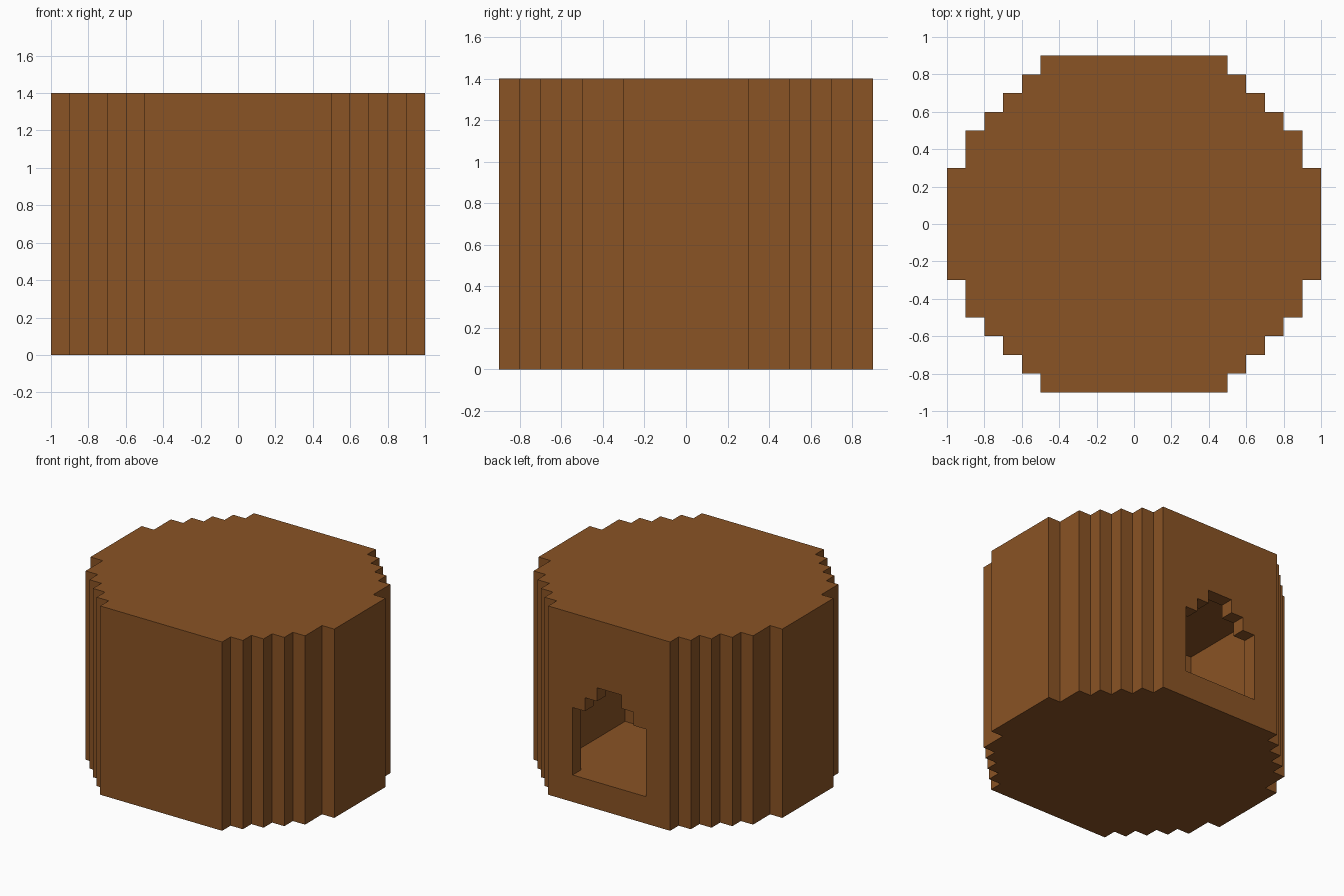
import bpy
import bmesh
from mathutils import Vector

if "Cube" in bpy.data.objects:
    bpy.data.objects.remove(bpy.data.objects["Cube"])

wood = bpy.data.materials.new("brown wood")
wood.diffuse_color = (0.254, 0.087, 0.018, 1.0)
wood.use_nodes = True
wood.node_tree.nodes["Principled BSDF"].inputs["Base Color"].default_value = wood.diffuse_color


def prism(name, points, direction):
    """Closed solid: a flat profile swept along a direction."""
    bm = bmesh.new()
    face = bm.faces.new([bm.verts.new(p) for p in points])
    sweep = bmesh.ops.extrude_face_region(bm, geom=[face])
    moved = [v for v in sweep["geom"] if isinstance(v, bmesh.types.BMVert)]
    bmesh.ops.translate(bm, verts=moved, vec=Vector(direction))
    bmesh.ops.recalc_face_normals(bm, faces=bm.faces)
    mesh = bpy.data.meshes.new(name)
    bm.to_mesh(mesh)
    bm.free()
    mesh.materials.append(wood)
    obj = bpy.data.objects.new(name, mesh)
    bpy.context.collection.objects.link(obj)
    return obj


def carve(target, cutter):
    """Cut one solid out of another, then drop the cutter."""
    mod = target.modifiers.new("carve", 'BOOLEAN')
    mod.operation = 'DIFFERENCE'
    mod.solver = 'EXACT'
    mod.object = cutter
    bpy.context.view_layer.objects.active = target
    bpy.ops.object.modifier_apply(modifier=mod.name)
    bpy.data.objects.remove(cutter)


# Stepped round block: corner points of one quarter, mirrored to four
steps = [(1.0, 0.3), (0.9, 0.5), (0.8, 0.6), (0.7, 0.7), (0.6, 0.8), (0.5, 0.9)]
quarter = []
for i, (x, y) in enumerate(steps):
    quarter.append((x, y))
    if i + 1 < len(steps):
        quarter.append((steps[i + 1][0], y))
half = quarter + [(-x, y) for x, y in reversed(quarter)]
outline = half + [(x, -y) for x, y in reversed(half)]
block = prism("stepped_round_block", [(x, y, 0) for x, y in outline], (0, 0, 1.4))

# Box-shaped chamber behind the back wall
chamber = prism("chamber_cutter",
                [(-0.5, 0, 0.2), (0.5, 0, 0.2), (0.5, 0.8, 0.2), (-0.5, 0.8, 0.2)],
                (0, 0, 0.8))
carve(block, chamber)

# Stepped arch doorway through the back wall
arch = [(0.3, 0.2), (0.3, 0.7), (0.2, 0.7), (0.2, 0.8), (0.1, 0.8), (0.1, 0.9)]
arch += [(-x, z) for x, z in reversed(arch)]
doorway = prism("doorway_cutter", [(x, 0.6, z) for x, z in arch], (0, 0.5, 0))
carve(block, doorway)
